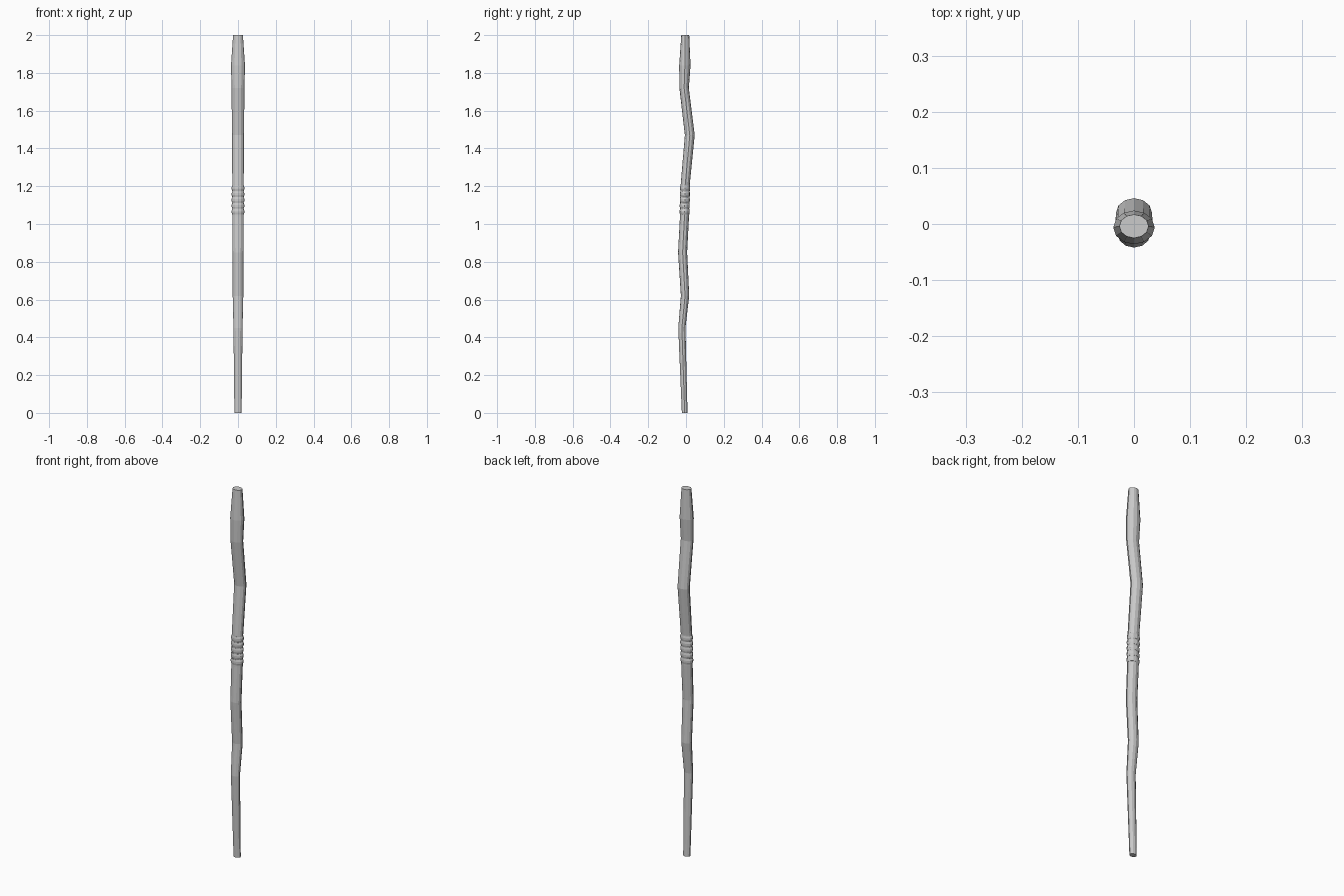
import bpy, bmesh, math

if "Cube" in bpy.data.objects:
    bpy.data.objects.remove(bpy.data.objects["Cube"])

SIDES = 12

# cross-sections along the bent shaft: height, y offset, half width x, half depth y
shaft = [
    (0.00, -0.007, 0.019, 0.015),
    (0.45, -0.022, 0.024, 0.019),
    (0.62, -0.005, 0.028, 0.022),
    (0.85, -0.018, 0.029, 0.024),
    (1.04, -0.008, 0.030, 0.024),
    (1.21, -0.004, 0.030, 0.024),
    (1.47, 0.020, 0.032, 0.026),
    (1.72, -0.010, 0.034, 0.025),
    (1.84, -0.006, 0.037, 0.030),
    (2.00, -0.004, 0.026, 0.021),
]

def tube(name, sections):
    """Skin elliptical sections into a capped tube."""
    bm = bmesh.new()
    loops = []
    for z, y, rx, ry in sections:
        loops.append([bm.verts.new((rx * math.cos(2 * math.pi * i / SIDES),
                                    y + ry * math.sin(2 * math.pi * i / SIDES), z))
                      for i in range(SIDES)])
    for a, b in zip(loops, loops[1:]):
        for i in range(SIDES):
            j = (i + 1) % SIDES
            bm.faces.new((a[i], a[j], b[j], b[i]))
    bm.faces.new(loops[0][::-1])
    bm.faces.new(loops[-1])
    mesh = bpy.data.meshes.new(name)
    bm.to_mesh(mesh)
    bm.free()
    obj = bpy.data.objects.new(name, mesh)
    bpy.context.collection.objects.link(obj)
    return obj

# crooked wooden shaft
tube("staff_shaft", shaft)

# stacked bands of the grip, each bulging slightly in the middle
for k in range(5):
    z = 1.05 + k * 0.031
    y = -0.0075 + k * 0.0007
    tube(f"grip_band_{k + 1}", [
        (z, y, 0.030, 0.0245),
        (z + 0.010, y, 0.034, 0.0265),
        (z + 0.020, y, 0.034, 0.0265),
        (z + 0.030, y, 0.030, 0.0245),
    ])
